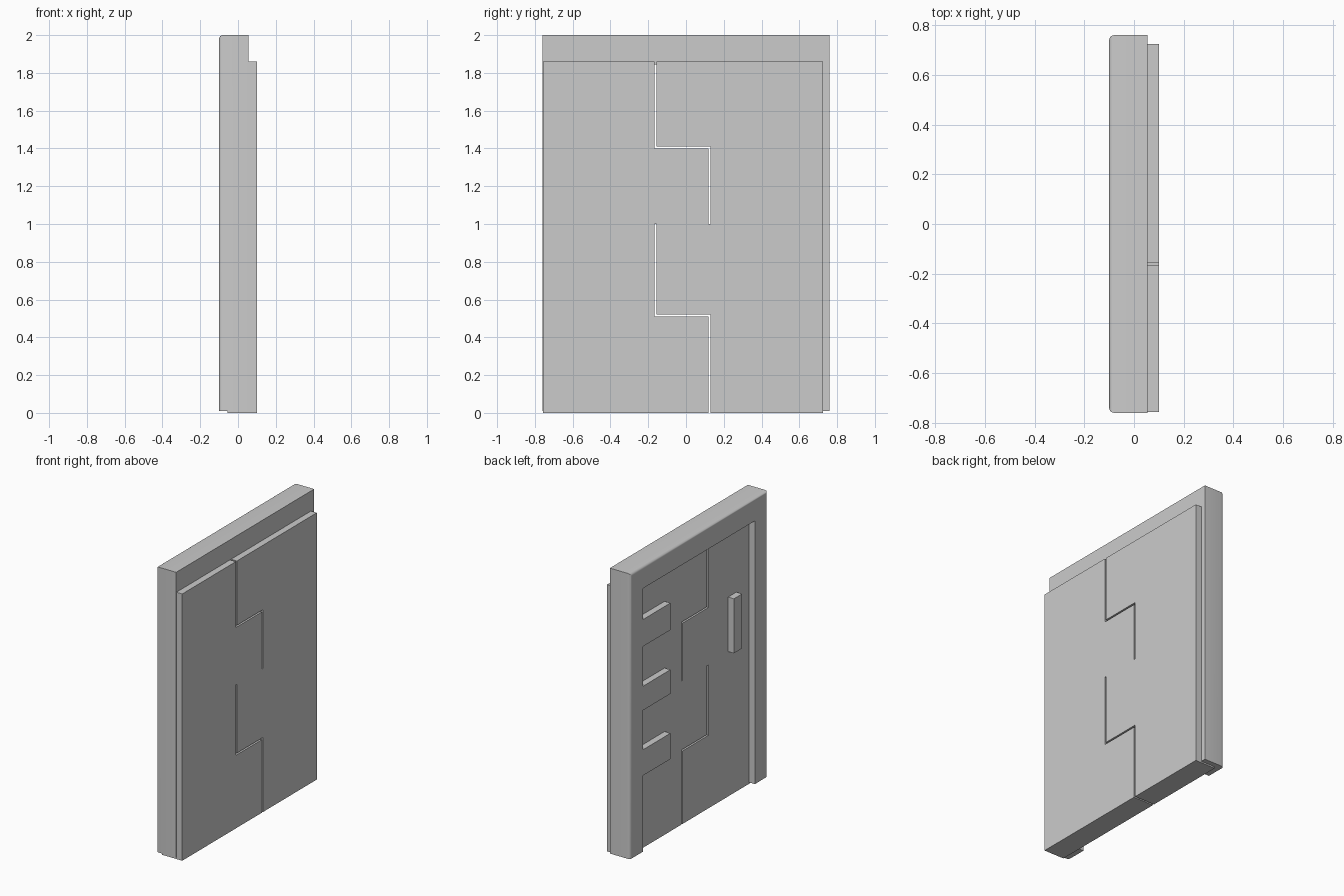
import bpy, bmesh

if "Cube" in bpy.data.objects:
    bpy.data.objects.remove(bpy.data.objects["Cube"])

def slab(name, outline, x0, x1, bevel_test=None, radius=0.02):
    """Extrude a (y, z) outline from x0 to x1, optionally rounding chosen edges."""
    bm = bmesh.new()
    face = bm.faces.new([bm.verts.new((x0, y, z)) for y, z in outline])
    ext = bmesh.ops.extrude_face_region(bm, geom=[face])
    moved = [g for g in ext["geom"] if isinstance(g, bmesh.types.BMVert)]
    bmesh.ops.translate(bm, verts=moved, vec=(x1 - x0, 0, 0))
    bmesh.ops.recalc_face_normals(bm, faces=bm.faces)
    if bevel_test:
        edges = [e for e in bm.edges if all(bevel_test(v.co) for v in e.verts)]
        bmesh.ops.bevel(bm, geom=edges, offset=radius, segments=4,
                        profile=0.5, affect='EDGES')
    mesh = bpy.data.meshes.new(name)
    bm.to_mesh(mesh)
    bm.free()
    obj = bpy.data.objects.new(name, mesh)
    bpy.context.collection.objects.link(obj)
    return obj

W, IN, TOP = 0.76, 0.615, 1.845
FRONT, BACK, LEAF_X0, LEAF_X1 = -0.1, 0.055, -0.055, 0.1

# Door frame: two jambs and a header, with three hinge straps on one jamb
frame = [(-IN, 0.01), (-W, 0.01), (-W, 2), (W, 2), (W, 0.01), (IN, 0.01), (IN, TOP), (-IN, TOP)]
door_frame = slab("door_frame", frame, FRONT, BACK,
                  lambda c: c.x < FRONT + 0.001 and (abs(c.y) > W - 0.001 or c.z > 1.99))
bpy.context.view_layer.objects.active = door_frame
door_frame.select_set(True)
bpy.ops.object.shade_smooth_by_angle()

for i, (z0, z1) in enumerate([(0.54, 0.72), (0.995, 1.163), (1.44, 1.628)]):
    slab(f"strap_{i + 1}", [(0.315, z0), (IN + 0.01, z0), (IN + 0.01, z1), (0.315, z1)],
         FRONT, LEAF_X0 + 0.01)

# Interlocking door leaves with a stepped, see-through seam
slab("leaf_a", [(-0.757, 0), (0.119, 0), (0.119, 0.509), (-0.167, 0.509),
                (-0.167, 1.0), (0.119, 1.0), (0.119, 1.4), (-0.167, 1.4),
                (-0.167, 1.86), (-0.757, 1.86)], LEAF_X0, LEAF_X1)
slab("leaf_b", [(0.725, 0), (0.725, 1.86), (-0.155, 1.86), (-0.155, 1.411),
                (0.13, 1.411), (0.13, 1.0), (-0.155, 1.0), (-0.155, 0.52),
                (0.13, 0.52), (0.13, 0)], LEAF_X0, LEAF_X1)

# Upright handle bar
slab("handle", [(-0.475, 1.01), (-0.385, 1.01), (-0.385, 1.39), (-0.475, 1.39)],
     FRONT, LEAF_X0 + 0.01)
